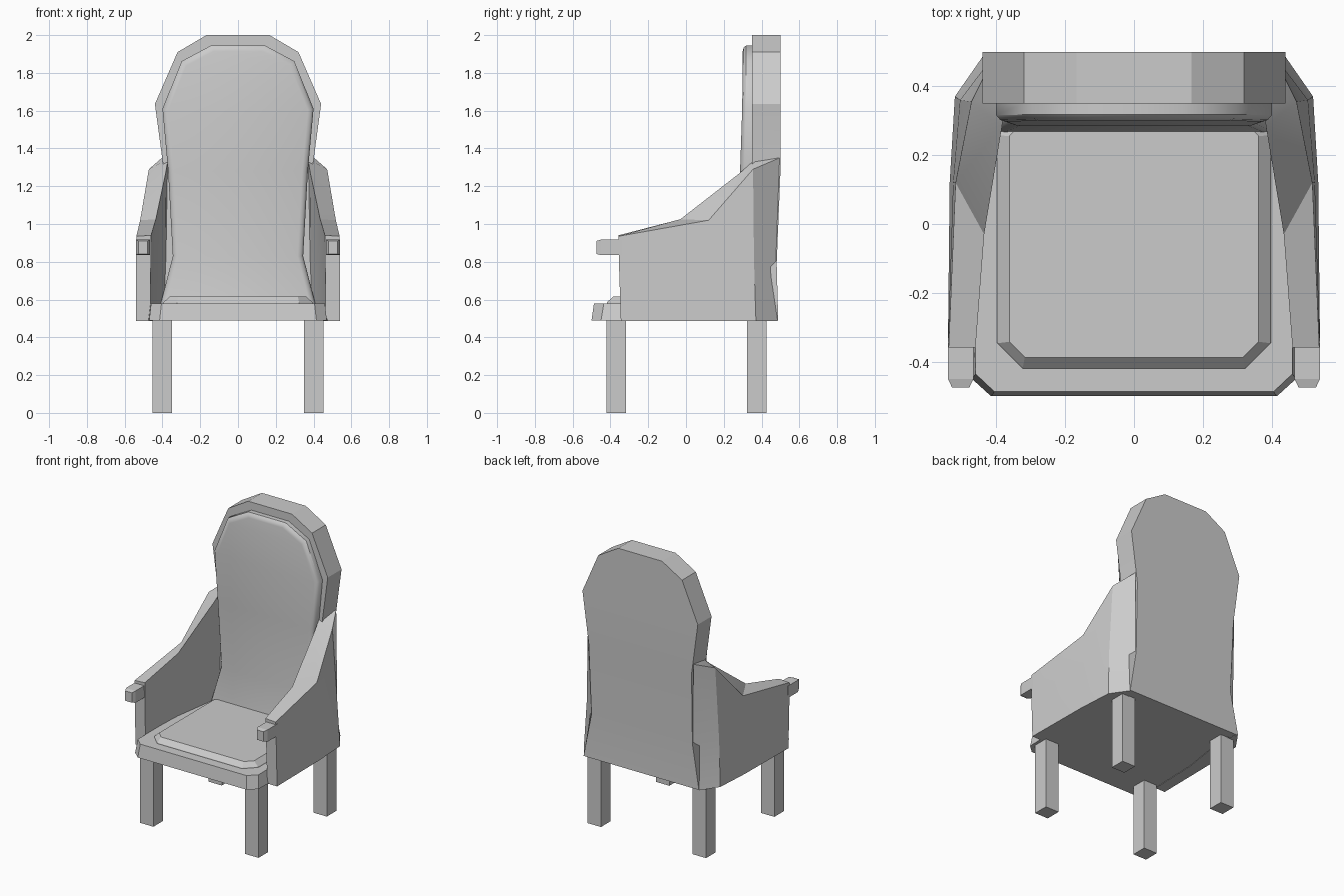
import bpy

if "Cube" in bpy.data.objects:
    bpy.data.objects.remove(bpy.data.objects["Cube"])


def make(name, verts, faces):
    me = bpy.data.meshes.new(name)
    me.from_pydata(verts, [], faces)
    ob = bpy.data.objects.new(name, me)
    bpy.context.collection.objects.link(ob)
    return ob


def loft(name, rings):
    """Skin closed rings of equal length and cap both ends."""
    n = len(rings[0])
    verts = [p for r in rings for p in r]
    faces = [tuple(range(n)), tuple(range(len(verts) - 1, len(verts) - n - 1, -1))]
    for k in range(len(rings) - 1):
        for i in range(n):
            j = (i + 1) % n
            faces.append((k * n + i, (k + 1) * n + i, (k + 1) * n + j, k * n + j))
    ob = make(name, verts, faces)
    bpy.ops.object.select_all(action='DESELECT')
    ob.select_set(True)
    bpy.context.view_layer.objects.active = ob
    bpy.ops.object.mode_set(mode='EDIT')
    bpy.ops.mesh.select_all(action='SELECT')
    bpy.ops.mesh.normals_make_consistent(inside=False)
    bpy.ops.object.mode_set(mode='OBJECT')
    return ob


def mirror(ob):
    ob.modifiers.new("mirror", 'MIRROR').use_axis[0] = True
    return ob


def smooth(ob, angle=0.6):
    bpy.ops.object.select_all(action='DESELECT')
    ob.select_set(True)
    bpy.context.view_layer.objects.active = ob
    bpy.ops.object.shade_smooth_by_angle(angle=angle)


def panel(name, half, layers):
    """Rings across x for each row (x, z); layers give the row y at each row."""
    rows = []
    for k, (x, z) in enumerate(half):
        front, back = layers[k]
        rows.append([(-x, front, z), (x, front, z), (x, back, z), (-x, back, z)])
    return loft(name, rows)


def box_ring(x, y0, y1, c, z):
    """Rectangle with four clipped corners."""
    return [(x - c, y0, z), (x, y0 + c, z), (x, y1 - c, z), (x - c, y1, z),
            (c - x, y1, z), (-x, y1 - c, z), (-x, y0 + c, z), (c - x, y0, z)]


# legs
for label, y in (("front_leg", -0.37), ("back_leg", 0.375)):
    x0, x1, y0, y1 = 0.35, 0.452, y - 0.052, y + 0.052
    mirror(loft(label, [[(x0, y0, z), (x1, y0, z), (x1, y1, z), (x0, y1, z)]
                        for z in (0, 0.5)]))

# seat base
base = [(0.415, -0.5), (0.47, -0.45), (0.5, 0.37), (0.43, 0.485)]
base_top = [(0.405, -0.487), (0.46, -0.435), (0.46, 0.3), (0.4, 0.45)]
loft("seat", [[(x, y, z) for x, y in pts] + [(-x, y, z) for x, y in pts[::-1]]
              for pts, z in ((base, 0.49), (base_top, 0.58))])

# seat cushion
loft("seat_cushion", [box_ring(0.40, -0.42, 0.33, 0.075, 0.575),
                      box_ring(0.395, -0.418, 0.33, 0.072, 0.585),
                      box_ring(0.362, -0.387, 0.30, 0.045, 0.615)])

# back frame
smooth(panel("back_frame",
             [(0.44, 0.49), (0.385, 0.79), (0.392, 1.28), (0.44, 1.635),
              (0.32, 1.91), (0.167, 2.0)],
             [(0.35, 0.488), (0.35, 0.48)] + [(0.35, 0.5)] * 4), 0.3)

# back cushion: outline lofted forward from the frame with a rounded rim
outer = [(0.41, 0.575, 0.31), (0.345, 0.83, 0.35), (0.37, 1.28, 0.35),
         (0.40, 1.61, 0.35), (0.298, 1.862, 0.35), (0.143, 1.945, 0.35)]


def cushion_ring(inset, forward):
    pts = []
    for k, (x, z, y) in enumerate(outer):
        zz = z - inset * (0, 0, 0, 0.3, 0.8, 1)[k]
        front = (0.265, 0.292, 0.286, 0.297, 0.30, 0.30)[k]
        pts.append((x - inset * (1, 1, 1, 1, 0.8, 0.5)[k], 0.36 + (front - 0.36) * forward, zz))
    return pts


levels = [cushion_ring(i, f) for i, f in ((0, 0), (0, 0.7), (0.012, 0.92), (0.03, 1))]
n = len(outer)
verts, faces = [], []
for ring in levels:
    verts += ring + [(-x, y, z) for x, y, z in ring[::-1]]
m = 2 * n
for k in range(len(levels) - 1):
    for i in range(m):
        j = (i + 1) % m
        faces.append((k * m + i, k * m + j, (k + 1) * m + j, (k + 1) * m + i)[::-1])
b = (len(levels) - 1) * m
for i in range(n - 1):
    faces.append((b + i, b + i + 1, b + m - 2 - i, b + m - 1 - i)[::-1])
smooth(make("back_cushion", verts, [f[::-1] for f in faces]), 0.7)

# arms: outer bottom, outer middle, outer top, inner top, inner bottom
smooth(mirror(loft("arm", [
    [(0.54, -0.345, 0.487), (0.54, -0.355, 0.80), (0.538, -0.358, 0.935),
     (0.46, -0.358, 0.94), (0.465, -0.345, 0.487)],
    [(0.535, 0.12, 0.487), (0.525, 0.12, 0.80), (0.518, 0.12, 1.02),
     (0.435, -0.03, 1.025), (0.455, 0.0, 0.487)],
    [(0.52, 0.37, 0.487), (0.505, 0.36, 0.80), (0.472, 0.355, 1.29),
     (0.383, 0.285, 1.27), (0.41, 0.30, 0.487)],
    [(0.44, 0.485, 0.487), (0.385, 0.475, 0.80), (0.403, 0.495, 1.35),
     (0.37, 0.37, 1.345), (0.38, 0.40, 0.487)]])), 0.45)

# hand rests
mirror(loft("hand_rest", [
    [(0.503 - dx, y, 0.876 - dz), (0.503 + dx, y, 0.876 - dz),
     (0.503 + dx, y, 0.876 + dz), (0.503 - dx, y, 0.876 + dz)]
    for y, dx, dz in ((-0.475, 0.025, 0.034), (-0.45, 0.037, 0.041), (-0.34, 0.037, 0.041))]))
